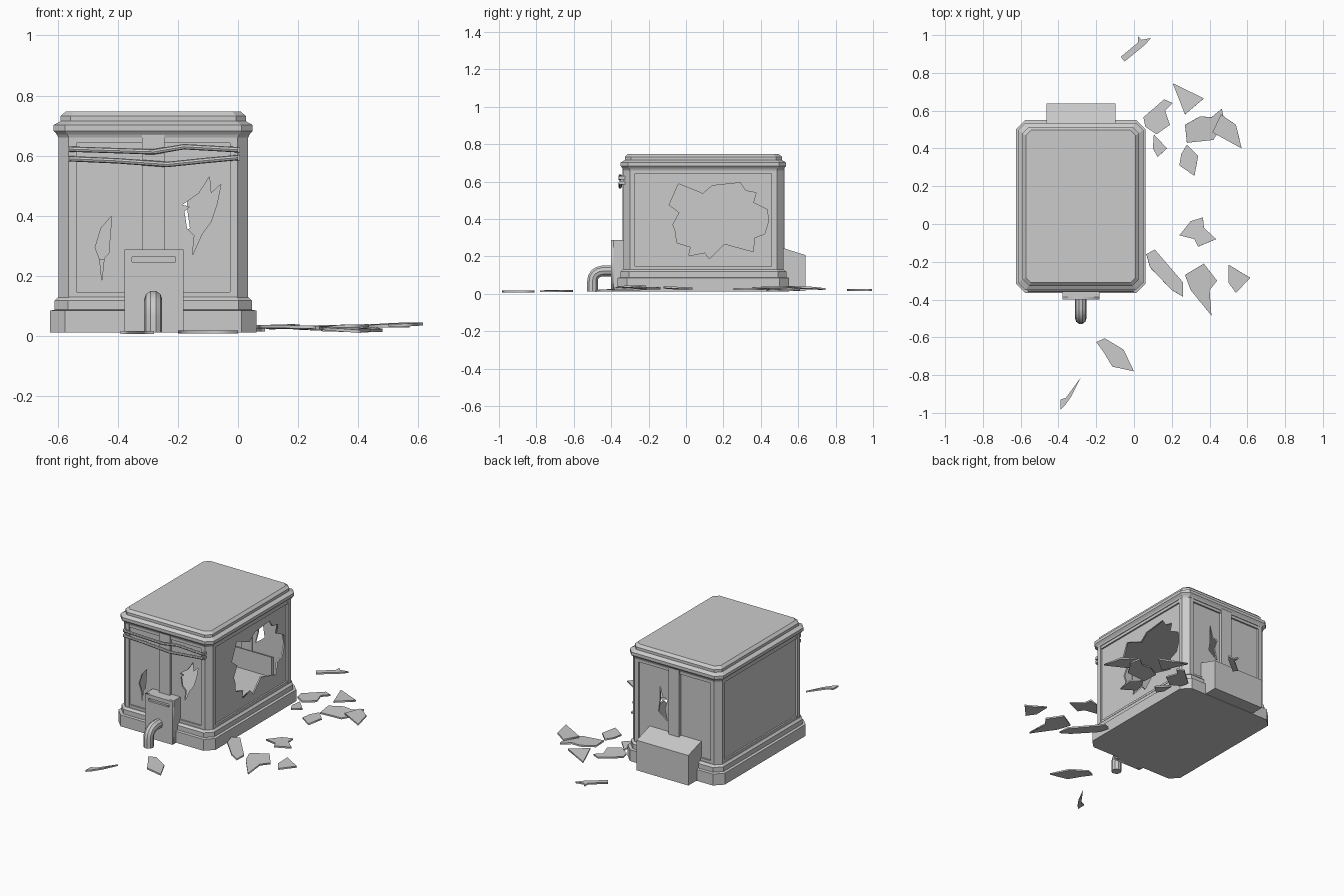
import bpy, bmesh, random
from mathutils import Matrix, Vector, Euler

if "Cube" in bpy.data.objects:
    bpy.data.objects.remove(bpy.data.objects["Cube"])

random.seed(4)
CX, CY = -0.282, 0.093          # booth centre
HW, HD = 0.315, 0.427           # half width / depth of the booth body


def from_bmesh(name, bm):
    bmesh.ops.recalc_face_normals(bm, faces=bm.faces)
    me = bpy.data.meshes.new(name)
    bm.to_mesh(me)
    bm.free()
    ob = bpy.data.objects.new(name, me)
    bpy.context.collection.objects.link(ob)
    return ob


def loft(name, rings):
    """Closed solid through rings of equal point count."""
    bm = bmesh.new()
    vs = [[bm.verts.new(p) for p in r] for r in rings]
    n = len(vs[0])
    for a, b in zip(vs, vs[1:]):
        for i in range(n):
            bm.faces.new((a[i], a[(i + 1) % n], b[(i + 1) % n], b[i]))
    bm.faces.new(vs[0][::-1])
    bm.faces.new(vs[-1])
    return from_bmesh(name, bm)


def octagon(z, w, d, c):
    q = [(w, d - c), (w - c, d), (c - w, d), (-w, d - c),
         (-w, c - d), (c - w, -d), (w - c, -d), (w, c - d)]
    return [(CX + x, CY + y, z) for x, y in q]


def box(name, x0, x1, y0, y1, z0, z1, z1_back=None):
    zb = z1 if z1_back is None else z1_back
    return loft(name, [[(x0, y0, z0), (x1, y0, z0), (x1, y1, z0), (x0, y1, z0)],
                       [(x0, y0, z1), (x1, y0, z1), (x1, y1, zb), (x0, y1, zb)]])


def curve_mesh(name, loops, matrix, cyclic=True, extrude=0.0, bevel=0.0, res=3):
    """Filled plate (with holes) or round tube, turned into a mesh."""
    cu = bpy.data.curves.new(name, 'CURVE')
    cu.dimensions = '2D' if cyclic else '3D'
    cu.fill_mode = 'BOTH' if cyclic else 'FULL'
    cu.extrude, cu.bevel_depth, cu.bevel_resolution = extrude, bevel, res
    cu.use_fill_caps = not cyclic
    for pts in loops:
        sp = cu.splines.new('POLY')
        sp.points.add(len(pts) - 1)
        for p, co in zip(sp.points, pts):
            p.co = (*co, 0, 1) if len(co) == 2 else (*co, 1)
        sp.use_cyclic_u = cyclic
    tmp = bpy.data.objects.new("tmp", cu)
    bpy.context.collection.objects.link(tmp)
    ev = tmp.evaluated_get(bpy.context.evaluated_depsgraph_get())
    bm = bmesh.new()
    bm.from_mesh(ev.to_mesh())
    bpy.data.objects.remove(tmp)
    bmesh.ops.remove_doubles(bm, verts=bm.verts, dist=1e-5)
    bm.transform(matrix)
    return from_bmesh(name, bm)


def frame(x, y, z, origin):
    m = Matrix((x, y, z)).transposed().to_4x4()
    m.translation = origin
    return m


def rect(u0, u1, v0, v1):
    return [(u0, v0), (u1, v0), (u1, v1), (u0, v1)]


def smooth(ob):
    bpy.ops.object.select_all(action='DESELECT')
    ob.select_set(True)
    bpy.context.view_layer.objects.active = ob
    bpy.ops.object.shade_smooth_by_angle()


# Plinth and roof
loft("plinth", [octagon(*r) for r in (
    (0.012, .343, .458, .05), (.085, .343, .458, .05), (.088, .328, .443, .045),
    (.118, .328, .443, .045), (.13, .316, .43, .04))])
loft("roof", [octagon(*r) for r in (
    (.66, .316, .428, .035), (.67, .32, .432, .035), (.683, .331, .442, .038), (.702, .331, .442, .038),
    (.715, .308, .42, .033), (.732, .308, .42, .033), (.747, .291, .404, .028))])

# Corner posts, rails and middle posts, mirrored about the booth centre
corner = [(-.06, 0), (-.034, 0), (0, -.034), (0, -.062), (-.022, -.062), (-.06, -.022)]
for sx in (-1, 1):
    for sy in (-1, 1):
        loft("corner_post", [[(CX + sx * (HW + u), CY + sy * (HD + v), z) for u, v in corner]
                             for z in (.12, .67)])
for z0, z1 in ((.12, .147), (.642, .67)):
    for s in (-1, 1):
        y = sorted((CY + s * (HD - .022), CY + s * (HD - .003)))
        box("end_rail", CX - HW + .055, CX + HW - .055, *y, z0, z1)
        x = sorted((CX + s * (HW - .022), CX + s * (HW - .003)))
        box("side_rail", *x, CY - HD + .06, CY + HD - .06, z0, z1)
for s in (-1, 1):
    y = sorted((CY + s * (HD - .03), CY + s * (HD + .006)))
    box("middle_post", CX - .038, CX + .038, *y, .12, .669)

# Glass panes with broken openings
side_hole = [(-.04, .588), (.09, .535), (.14, .578), (.29, .594), (.32, .55), (.375, .54), (.36, .487),
             (.435, .45), (.44, .385), (.42, .32), (.365, .3), (.36, .225), (.205, .267), (.125, .187),
             (.1, .22), (.015, .203), (.025, .25), (-.05, .273), (-.055, .33), (-.07, .37),
             (-.035, .433), (-.09, .476)]
front_right_hole = [(-.095, .53), (-.09, .475), (-.057, .505), (-.07, .44), (-.09, .38), (-.12, .34),
                    (-.152, .268), (-.145, .335), (-.17, .36), (-.178, .415), (-.16, .43), (-.185, .437),
                    (-.13, .475)]
front_left_hole = [(-.42, .40), (-.455, .36), (-.475, .295), (-.46, .255), (-.453, .185),
                   (-.445, .26), (-.43, .275)]
back_hole = [(-.17, .53), (-.19, .46), (-.225, .45), (-.205, .39), (-.225, .31), (-.185, .34),
             (-.16, .36), (-.17, .43)]
FRONT = ((1, 0, 0), (0, 0, 1), (0, -1, 0))
SIDE = ((0, 1, 0), (0, 0, 1), (1, 0, 0))
left, right = rect(-.545, CX - .03, .14, .65), rect(CX + .03, -.02, .14, .65)
side = rect(-.28, .465, .14, .65)
for name, loops, axes, org in (
        ("front_left_pane", [left, front_left_hole], FRONT, (0, CY - HD + .018, 0)),
        ("front_right_pane", [right, front_right_hole], FRONT, (0, CY - HD + .018, 0)),
        ("back_left_pane", [left], FRONT, (0, CY + HD - .018, 0)),
        ("back_right_pane", [right, back_hole], FRONT, (0, CY + HD - .018, 0)),
        ("right_pane", [side, side_hole], SIDE, (CX + HW - .018, 0, 0)),
        ("left_pane", [side], SIDE, (CX - HW + .018, 0, 0))):
    curve_mesh(name, loops, frame(*axes, org), extrude=.005)

# Front box with a recessed slot, and rear housing with sloping lid
curve_mesh("front_box_face", [rect(-.378, -.182, .012, .288), rect(-.352, -.208, .246, .264)],
           frame(*FRONT, (0, -.394, 0)), extrude=.007)
box("front_box", -.378, -.182, -.387, -.32, .012, .288)
box("rear_housing", -.463, -.098, .48, .638, .015, .257, .207)

# Bent outlet pipe
bend = [Vector((CX, -.42, .122)) + Matrix.Rotation(a * .19635, 3, 'X') @ Vector((0, 0, 0)) for a in range(1)]
pipe_path = [(CX, -.38, .122), (CX, -.445, .122), (CX, -.468, .117), (CX, -.486, .105),
             (CX, -.497, .088), (CX, -.5, .065), (CX, -.5, .012)]
smooth(curve_mesh("outlet_pipe", [pipe_path], Matrix(), False, bevel=.03))

# Two cables strung across the front
for pts in ([(-.56, .622), (-.28, .613), (-.18, .63), (0, .62)],
            [(-.56, .59), (-.4, .583), (-.235, .571), (-.12, .583), (0, .594)]):
    smooth(curve_mesh("front_cable", [[(x, -.352, z) for x, z in pts]], Matrix(), False, bevel=.009, res=2))
    for x, z in (pts[0], pts[-1]):
        box("cable_clip", x - .006, x + .006, -.352, -.325, z - .009, z + .009)

# Glass shards: outline seen from above, height of each
far_side = [
    (.03, [(.205, .745), (.37, .665), (.27, .58)]),
    (.033, [(.05, .565), (.16, .66), (.205, .64), (.165, .6), (.19, .525), (.12, .475), (.06, .515)]),
    (.03, [(.105, .475), (.175, .4), (.125, .355), (.1, .4)]),
    (.022, [(.27, .525), (.35, .57), (.41, .565), (.465, .61), (.48, .54), (.42, .445), (.28, .43)]),
    (.035, [(.46, .58), (.54, .525), (.57, .4), (.415, .485)]),
    (.025, [(.28, .42), (.34, .36), (.32, .255), (.24, .31), (.25, .37)])]
near_side = [
    (.03, [(.24, -.06), (.3, .015), (.365, .035), (.37, -.02), (.435, -.08), (.34, -.12), (.32, -.08)]),
    (.03, [(.065, -.16), (.11, -.135), (.26, -.31), (.26, -.385), (.2, -.35), (.085, -.23)]),
    (.022, [(.27, -.27), (.37, -.21), (.44, -.3), (.4, -.35), (.41, -.485), (.3, -.35)]),
    (.038, [(.5, -.215), (.615, -.285), (.54, -.365), (.5, -.31)])]
ends = [
    (.02, [(-.07, .885), (.02, .96), (.02, .995), (.04, .975), (.09, .985), (.06, .95), (-.05, .86)]),
    (.014, [(-.2, -.625), (-.155, -.605), (-.055, -.665), (0, -.78), (-.115, -.755), (-.16, -.68)]),
    (.012, [(-.39, -.985), (-.39, -.93), (-.36, -.92), (-.28, -.81), (-.33, -.91), (-.365, -.96)])]
for group, tilt in ((far_side, .05), (near_side, .05), (ends, .005)):
    for z, pts in group:
        c = sum((Vector(p) for p in pts), Vector((0, 0))) / len(pts)
        rot = Euler((random.uniform(-tilt, tilt), random.uniform(-tilt, tilt), 0)).to_matrix().to_4x4()
        curve_mesh("glass_shard", [[tuple(Vector(p) - c) for p in pts]],
                   Matrix.Translation((c.x, c.y, z)) @ rot, extrude=.005)
